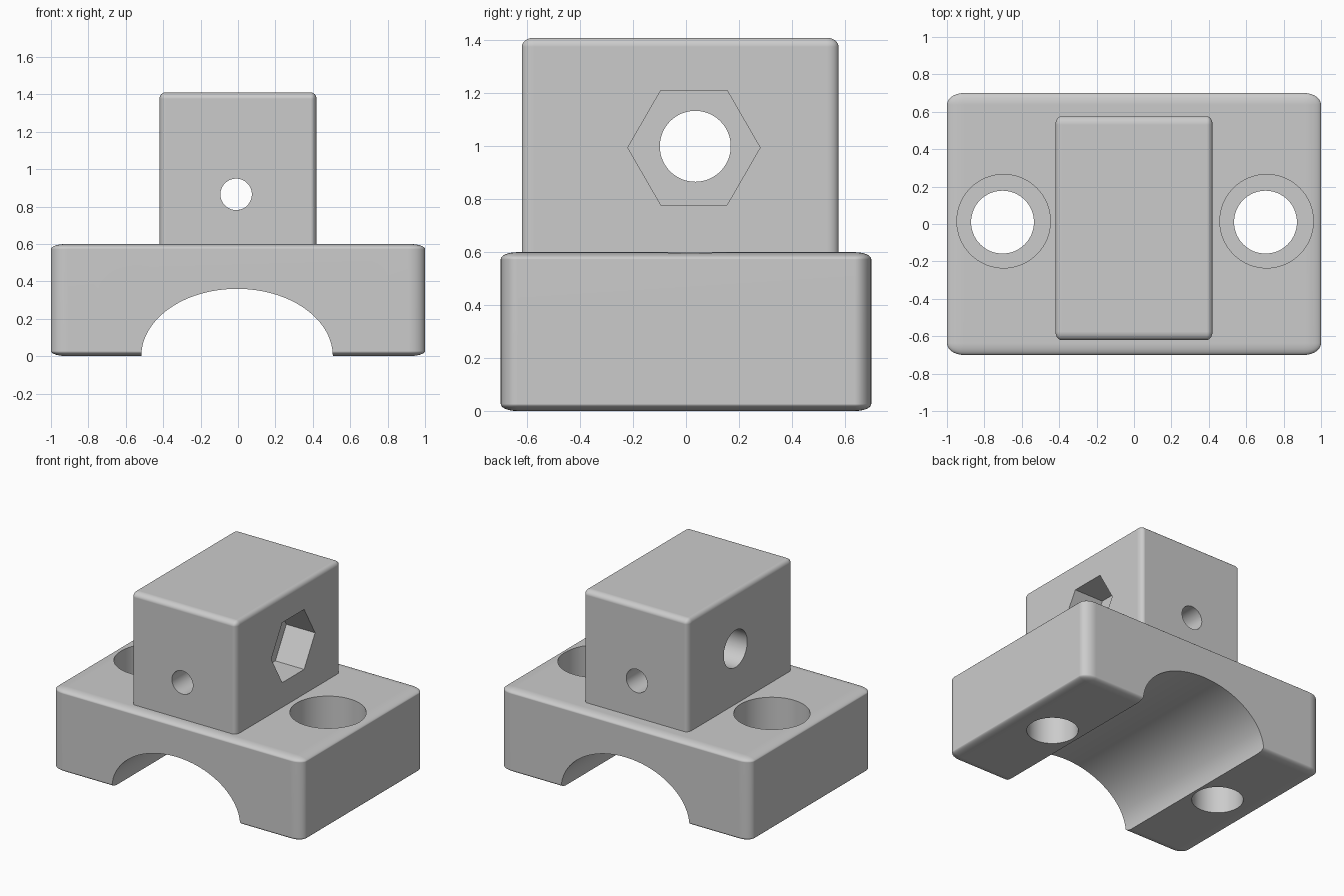
import bpy
import math

default = bpy.data.objects.get("Cube")
if default:
    bpy.data.objects.remove(default, do_unlink=True)

GREY = (0.6, 0.6, 0.6, 1.0)
grey = bpy.data.materials.new("plain grey")
grey.use_nodes = True
grey.diffuse_color = GREY
grey.node_tree.nodes["Principled BSDF"].inputs["Base Color"].default_value = GREY


def apply_modifier(obj, kind, **settings):
    mod = obj.modifiers.new(kind.title(), kind)
    for key, value in settings.items():
        setattr(mod, key, value)
    bpy.context.view_layer.objects.active = obj
    bpy.ops.object.modifier_apply(modifier=mod.name)


def rounded_block(name, centre, half, radius):
    """Bevelled cube stretched to size, so the rounding stretches with it."""
    bpy.ops.mesh.primitive_cube_add(size=2)
    obj = bpy.context.object
    obj.name = name
    apply_modifier(obj, 'BEVEL', width=radius, segments=8)
    obj.location, obj.scale = centre, half
    bpy.ops.object.transform_apply(location=True, rotation=True, scale=True)
    obj.data.materials.append(grey)
    return obj


def cut(target, centre, radius, length, axis='Z', sides=64, stretch=1.0):
    """Drill a prism out of the target; stretch flattens it vertically."""
    turn = {'X': (0, math.pi / 2, 0), 'Y': (math.pi / 2, 0, 0), 'Z': (0, 0, 0)}[axis]
    bpy.ops.mesh.primitive_cylinder_add(vertices=sides, radius=radius, depth=length, rotation=turn)
    cutter = bpy.context.object
    cutter.hide_render = True
    cutter.data.materials.append(grey)
    bpy.ops.object.transform_apply(location=True, rotation=True, scale=True)
    cutter.scale.z = stretch
    cutter.location = centre
    bpy.context.view_layer.update()
    apply_modifier(target, 'BOOLEAN', operation='DIFFERENCE', object=cutter, solver='EXACT')
    bpy.data.objects.remove(cutter, do_unlink=True)


def finish(obj):
    bpy.ops.object.select_all(action='DESELECT')
    obj.select_set(True)
    bpy.context.view_layer.objects.active = obj
    bpy.ops.object.shade_smooth_by_angle(angle=math.radians(30))
    obj.modifiers.new("Flat Faces", 'WEIGHTED_NORMAL').keep_sharp = True


# Saddle base: arched channel and two counterbored screw holes
base = rounded_block("saddle_base", (0, 0, 0.3), (1, 0.7, 0.3), 0.09)
cut(base, (-0.005, 0, 0), 0.512, 2, 'Y', 96, stretch=0.36 / 0.512)
for side in (-1, 1):
    cut(base, (0.703 * side, 0.01, 0.3), 0.168, 2)
    cut(base, (0.703 * side + 0.006, 0.015, 0.78), 0.25, 1)
finish(base)

# Upper block: cross bolt hole with hexagonal nut pocket, and a small front hole
block = rounded_block("upper_block", (0, -0.022, 0.955), (0.42, 0.598, 0.455), 0.075)
cut(block, (0, 0.035, 1.0), 0.134, 2, 'X')
cut(block, (-0.01, 0, 0.865), 0.084, 2, 'Y')

# Turn the six-sided pocket so that its flats lie above and below
pocket_depth = 0.23
cut(block, (0.42 - pocket_depth + 0.25, 0.03, 0.995), 0.25, 0.5, 'X', 6)
finish(block)
